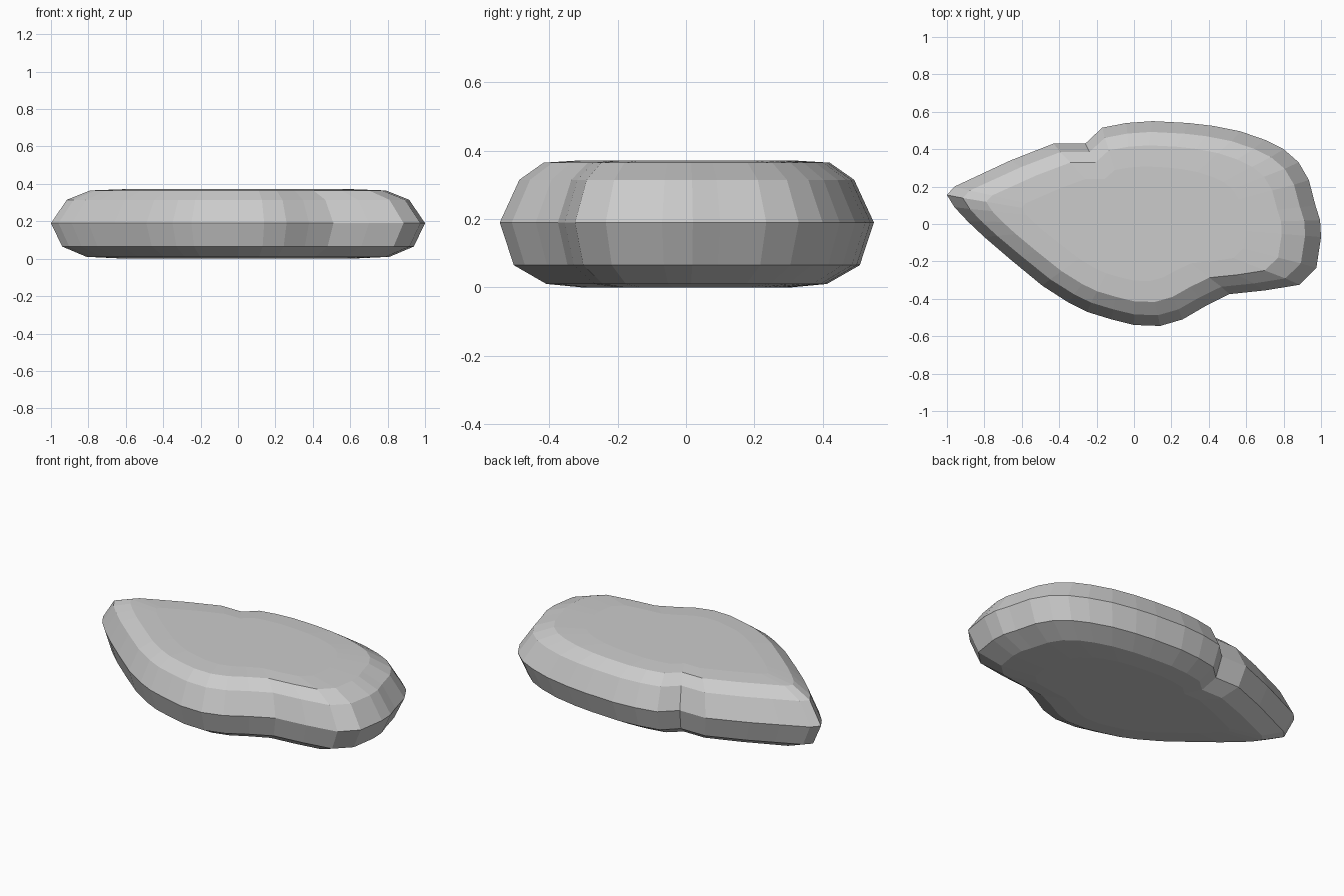
import bpy, bmesh

if "Cube" in bpy.data.objects:
    bpy.data.objects.remove(bpy.data.objects["Cube"])

# Widest outline of the slab, seen from above
outline = [
    (-1.0, .155), (-.96, .20), (-.81, .27), (-.66, .34), (-.43, .43), (-.26, .43),
    (-.17, .515), (-.04, .54), (.10, .55), (.29, .54), (.42, .525), (.57, .495),
    (.70, .45), (.80, .40), (.88, .33), (.935, .235), (.97, .10), (.995, .02),
    (1.0, -.07), (.975, -.235), (.885, -.325), (.70, -.355), (.51, -.375),
    (.38, -.44), (.26, -.51), (.14, -.545), (0, -.54), (-.12, -.51), (-.25, -.47),
    (-.35, -.42), (-.49, -.33), (-.66, -.19), (-.80, -.07), (-.89, .015), (-.96, .09)]

# Rounded edge profile: scale x, scale y, height
profile = [(.60, .56, 0), (.81, .75, .01), (.94, .925, .065), (1, 1, .19),
           (.915, .895, .315), (.79, .765, .365), (.60, .56, .372)]

bm = bmesh.new()
rings = [[bm.verts.new((x * sx, y * sy, z)) for x, y in outline] for sx, sy, z in profile]
n = len(outline)

# Side bands
for low, high in zip(rings, rings[1:]):
    for i in range(n):
        j = (i + 1) % n
        bm.faces.new((low[i], low[j], high[j], high[i]))

# Flat top and underside
caps = [bm.faces.new(rings[0]), bm.faces.new(rings[-1])]
bmesh.ops.triangulate(bm, faces=caps)
bmesh.ops.recalc_face_normals(bm, faces=bm.faces)

mesh = bpy.data.meshes.new("flat_stone")
bm.to_mesh(mesh)
bm.free()
stone = bpy.data.objects.new("flat_stone", mesh)
bpy.context.collection.objects.link(stone)
